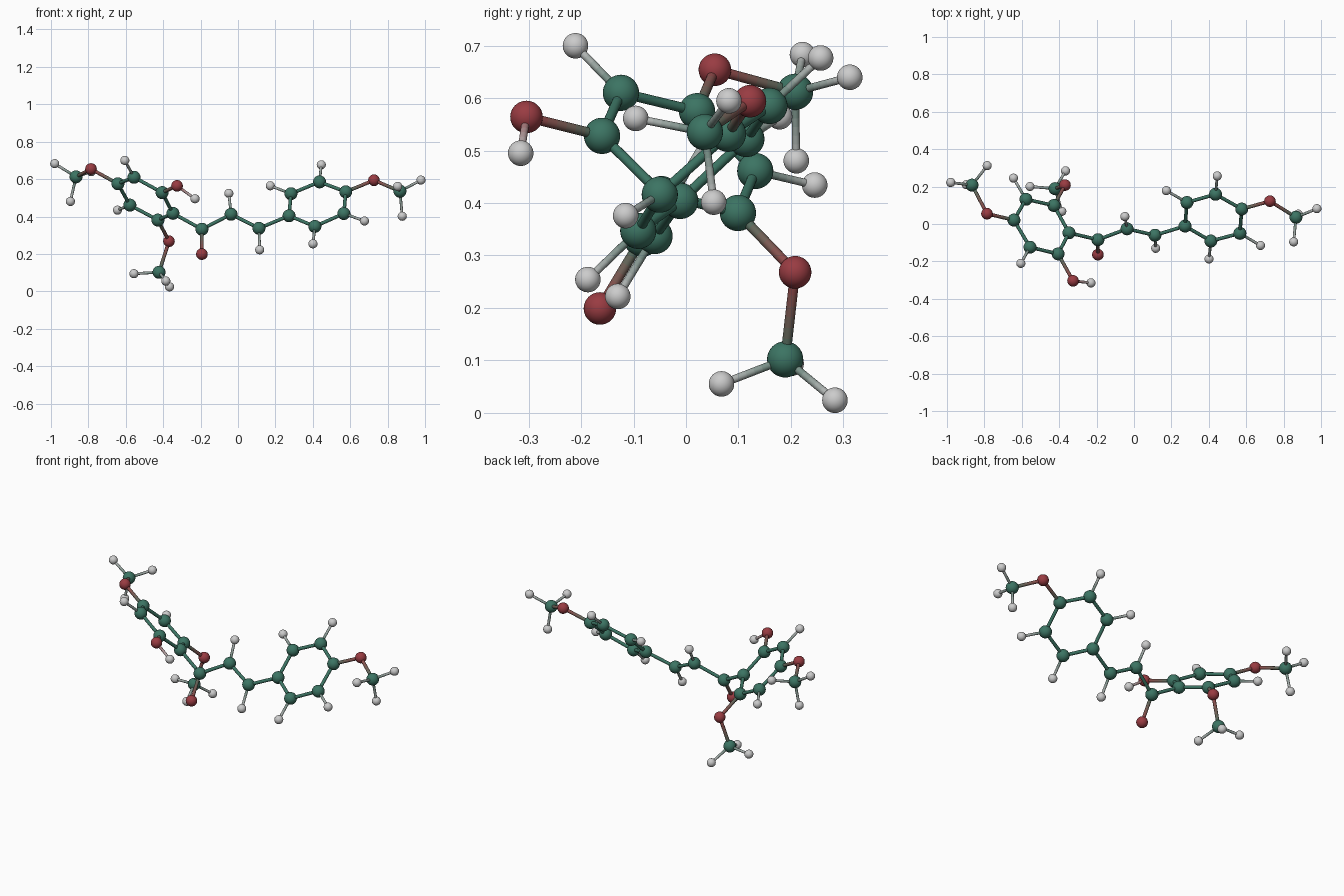
import bpy
import bmesh
from mathutils import Vector as V

if "Cube" in bpy.data.objects:
    bpy.data.objects.remove(bpy.data.objects["Cube"])

RADIUS = {"carbon": 0.0345, "oxygen": 0.0310, "hydrogen": 0.0243}
COLOR = {"carbon": (0.045, 0.175, 0.125), "oxygen": (0.32, 0.045, 0.055),
         "hydrogen": (0.52, 0.52, 0.52)}
atoms = []   # (element, position)
mats = {}


def material(a, b, t):
    """Colour blended from element a to element b."""
    key = f"{a}_{b}_{t:.2f}" if a != b else a
    if key not in mats:
        m = bpy.data.materials.new(key)
        m.diffuse_color = (*V(COLOR[a]).lerp(V(COLOR[b]), t), 1)
        m.use_nodes = True
        m.node_tree.nodes["Principled BSDF"].inputs["Base Color"].default_value = m.diffuse_color
        mats[key] = m
    return mats[key]


def add(element, *points):
    atoms.extend((element, V(p)) for p in points)


def ring(points, hydrogens):
    """Six-carbon ring; listed corners carry a hydrogen pointing outwards."""
    pts = [V(p) for p in points]
    centre = sum(pts, V()) / 6
    add("carbon", *pts)
    for i in hydrogens:
        add("hydrogen", pts[i] + (pts[i] - centre).normalized() * 0.134)
    return pts


def methoxy(anchor, oxygen, carbon):
    """Oxygen, carbon and three staggered hydrogens, one opposite the anchor."""
    o, c = V(oxygen), V(carbon)
    add("oxygen", o)
    add("carbon", c)
    axis = (c - o).normalized()
    out = o - anchor
    out = (out - axis * out.dot(axis)).normalized()
    side = axis.cross(out)
    for u, w in ((1, 0), (-0.5, 0.866), (-0.5, -0.866)):
        add("hydrogen", c + (axis * 0.345 + (out * u + side * w) * 0.938) * 0.135)


# left ring with two methoxy groups and a hydroxyl
left = ring([(-0.348, -0.047, 0.417), (-0.406, -0.160, 0.528), (-0.556, -0.124, 0.610),
             (-0.642, 0.021, 0.575), (-0.578, 0.132, 0.461), (-0.428, 0.099, 0.381)], (2, 4))
methoxy(left[3], (-0.786, 0.055, 0.654), (-0.866, 0.208, 0.612))
methoxy(left[5], (-0.369, 0.208, 0.268), (-0.422, 0.189, 0.102))
add("oxygen", (-0.326, -0.304, 0.564))
add("hydrogen", (-0.230, -0.315, 0.495))

# bridge: carbonyl and double bond
add("carbon", (-0.193, -0.084, 0.332), (-0.037, -0.026, 0.412), (0.112, -0.060, 0.337))
add("oxygen", (-0.193, -0.164, 0.199))
add("hydrogen", (-0.049, 0.040, 0.524), (0.116, -0.130, 0.222))

# right ring with one methoxy group
right = ring([(0.273, -0.011, 0.404), (0.283, 0.115, 0.522), (0.436, 0.159, 0.585),
              (0.576, 0.080, 0.532), (0.566, -0.050, 0.416), (0.411, -0.091, 0.347)], (1, 2, 4, 5))
methoxy(right[3], (0.727, 0.122, 0.594), (0.866, 0.036, 0.535))

# atom spheres
for element, p in atoms:
    me = bpy.data.meshes.new(element + "_atom")
    bm = bmesh.new()
    bmesh.ops.create_uvsphere(bm, u_segments=32, v_segments=20, radius=RADIUS[element])
    for f in bm.faces:
        f.smooth = True
    bm.to_mesh(me)
    bm.free()
    me.materials.append(material(element, element, 0))
    ob = bpy.data.objects.new(element + "_atom", me)
    ob.location = p
    bpy.context.collection.objects.link(ob)


def bond(ea, a, eb, b, bands=8, sides=16):
    """Thin tube whose colour fades from one atom to the other."""
    me = bpy.data.meshes.new("bond")
    bm = bmesh.new()
    r = 0.0075 if "hydrogen" in (ea, eb) else 0.0095
    length = (b - a).length
    prev = None
    for k in range(bands + 1):
        loop = bmesh.ops.create_circle(bm, segments=sides, radius=r)["verts"]
        for v in loop:
            v.co.z = length * k / bands
        if prev:
            for i in range(sides):
                j = (i + 1) % sides
                f = bm.faces.new((prev[i], prev[j], loop[j], loop[i]))
                f.material_index = k - 1
                f.smooth = True
        prev = loop
    bmesh.ops.recalc_face_normals(bm, faces=bm.faces)
    bm.to_mesh(me)
    bm.free()
    for k in range(bands):
        me.materials.append(material(ea, eb, (k + 0.5) / bands))
    ob = bpy.data.objects.new("bond", me)
    ob.location = a
    ob.rotation_euler = (b - a).to_track_quat('Z', 'Y').to_euler()
    bpy.context.collection.objects.link(ob)


# bonds between neighbouring atoms
for i, (ea, a) in enumerate(atoms):
    for eb, b in atoms[i + 1:]:
        if (a - b).length < 0.21 and not ea == eb == "hydrogen":
            bond(ea, a, eb, b)
